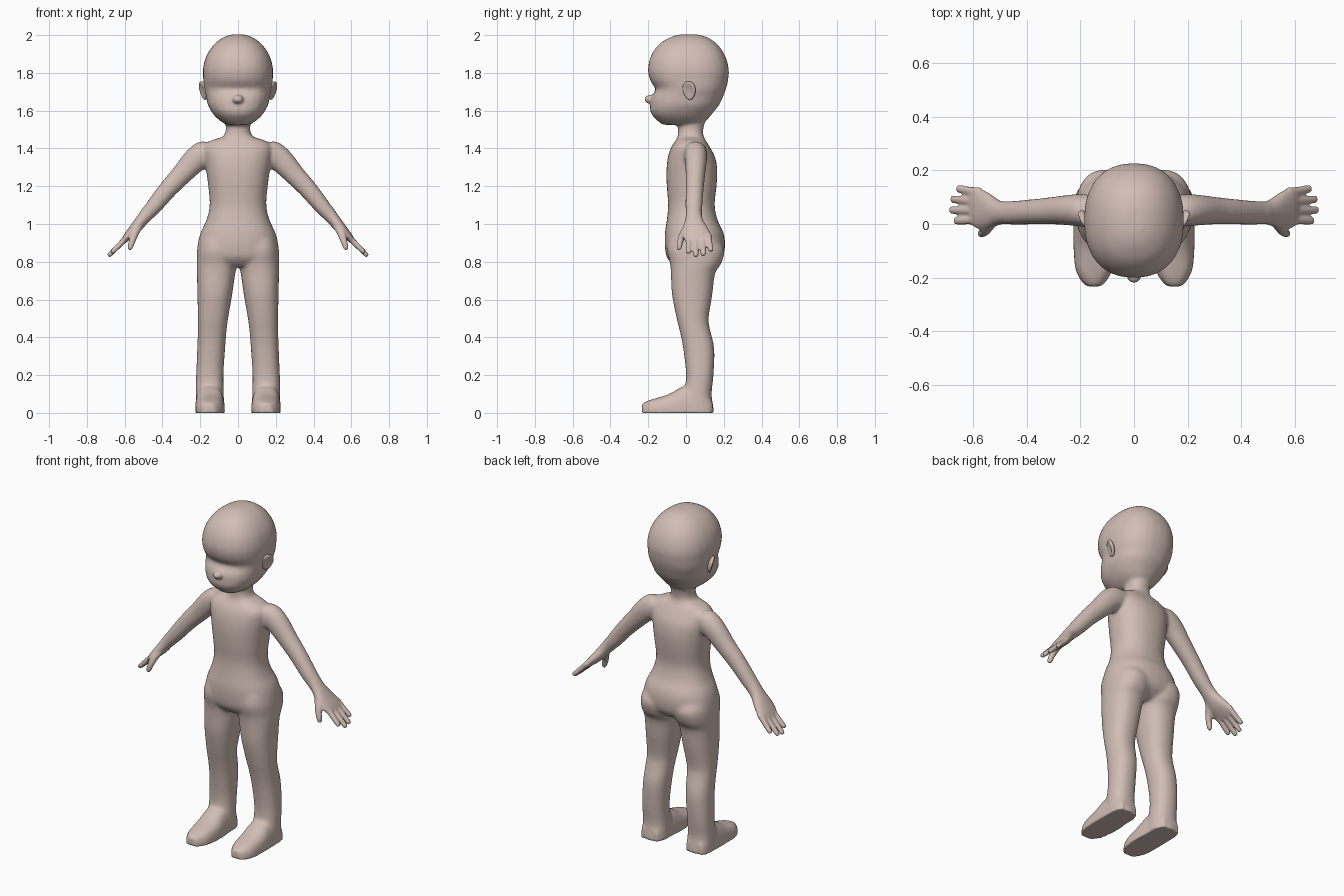
import bpy, bmesh, math
from mathutils import Vector, Matrix

if "Cube" in bpy.data.objects:
    bpy.data.objects.remove(bpy.data.objects["Cube"])

skin = bpy.data.materials.new("pale skin")
skin.diffuse_color = (0.64, 0.515, 0.465, 1)
skin.use_nodes = True
skin.node_tree.nodes["Principled BSDF"].inputs["Base Color"].default_value = skin.diffuse_color


def spline(rows, steps=4):
    """Smoothly interpolate the rows of a section table."""
    out = []
    for i in range(len(rows) - 1):
        p = [rows[max(i - 1, 0)], rows[i], rows[i + 1], rows[min(i + 2, len(rows) - 1)]]
        for k in range(steps):
            t = k / steps
            out.append([0.5 * (2 * b + (c - a) * t + (2 * a - 5 * b + 4 * c - d) * t * t
                        + (3 * b - a - 3 * c + d) * t ** 3) for a, b, c, d in zip(*p)])
    return out + [list(rows[-1])]


def circle(power, n=28):
    """Points of a unit superellipse."""
    for i in range(n):
        c, s = math.cos(2 * math.pi * i / n), math.sin(2 * math.pi * i / n)
        yield (math.copysign(abs(c) ** (2 / power), c), math.copysign(abs(s) ** (2 / power), s))


def skin_rings(bm, rings):
    loops = [[bm.verts.new(p) for p in ring] for ring in rings]
    for a, b in zip(loops, loops[1:]):
        for i in range(len(a)):
            j = (i + 1) % len(a)
            bm.faces.new((a[i], a[j], b[j], b[i]))
    bm.faces.new(loops[0])
    bm.faces.new(loops[-1])


def upright(bm, rows, side=1, power=2.3):
    """Loft of level sections: z, x0, x1, front y, back y."""
    skin_rings(bm, [[(side * ((x0 + x1) / 2 + (x1 - x0) / 2 * c), (f + b) / 2 + (b - f) / 2 * s, z)
                     for c, s in circle(power)] for z, x0, x1, f, b in spline(rows)])


def limb(bm, rows, side=1, power=2.1):
    """Loft along a path: x, y, z, thickness, half width in y."""
    rows = spline(rows)
    rings = []
    for i, (x, y, z, r, w) in enumerate(rows):
        a, b = rows[max(i - 1, 0)], rows[min(i + 1, len(rows) - 1)]
        t = Vector((b[0] - a[0], 0, b[2] - a[2])).normalized()
        rings.append([(side * (x - t.z * r * c), y + w * s, z + t.x * r * c) for c, s in circle(power)])
    skin_rings(bm, rings)


def ellipsoid(bm, centre, radii):
    bmesh.ops.create_uvsphere(bm, u_segments=20, v_segments=14, radius=1,
                              matrix=Matrix.Translation(centre) @ Matrix.Diagonal((*radii, 1)))


def make_object(name, bm):
    bmesh.ops.recalc_face_normals(bm, faces=bm.faces)
    me = bpy.data.meshes.new(name)
    bm.to_mesh(me)
    bm.free()
    me.materials.append(skin)
    ob = bpy.data.objects.new(name, me)
    bpy.context.collection.objects.link(ob)
    return ob


def sym(rows):
    return [(z, -w, w, f, b) for z, w, f, b in rows]


bm = bmesh.new()
# head with its overhanging brow and muzzle
upright(bm, sym([(2.004, .03, -.03, .06), (1.988, .078, -.085, .115), (1.95, .128, -.145, .168),
                 (1.89, .168, -.186, .208), (1.82, .186, -.202, .227), (1.76, .184, -.19, .223),
                 (1.715, .179, -.163, .212), (1.67, .168, -.184, .195), (1.63, .16, -.19, .176),
                 (1.585, .134, -.186, .14), (1.55, .1, -.155, .11), (1.525, .06, -.125, .07)]))
# nose
ellipsoid(bm, (0, -.185, 1.66), (.03, .036, .024))
# neck and torso
upright(bm, sym([(1.6, .062, -.03, .1), (1.54, .064, -.04, .1), (1.49, .066, -.042, .09),
                 (1.46, .085, -.045, .095), (1.442, .145, -.055, .105), (1.405, .18, -.08, .128),
                 (1.35, .178, -.097, .156), (1.28, .168, -.104, .166), (1.2, .158, -.102, .162),
                 (1.1, .15, -.095, .152), (1.02, .168, -.102, .168), (.95, .2, -.112, .2),
                 (.88, .215, -.112, .207), (.82, .21, -.1, .19), (.775, .12, -.06, .13)]))
for side in (-1, 1):
    # leg
    upright(bm, [(.92, .01, .2, -.09, .17), (.86, 0, .216, -.1, .204), (.79, .002, .219, -.085, .187),
                 (.74, .014, .218, -.08, .155), (.63, .03, .215, -.075, .14), (.5, .052, .213, -.05, .12),
                 (.44, .06, .213, -.035, .128), (.34, .068, .216, -.015, .15), (.2, .077, .222, 0, .146),
                 (.1, .075, .224, -.01, .136), (.02, .072, .224, -.02, .146), (0, .074, .223, -.02, .144)],
            side)
    # foot with a flat sole
    foot = spline([(.14, .1, .2, .06), (.1, .08, .22, .13), (0, .072, .226, .145), (-.09, .07, .226, .1),
                   (-.17, .08, .218, .075), (-.215, .105, .195, .058), (-.233, .125, .175, .045)])
    skin_rings(bm, [[(side * ((a + b) / 2 + (b - a) / 2 * c), y, max(0, h * s) - .001 * (s < 0))
                     for c, s in circle(2.8)] for y, a, b, h in foot])
    # arm and palm
    limb(bm, [(.12, .05, 1.4, .03, .05), (.17, .05, 1.375, .07, .06), (.225, .052, 1.34, .067, .059),
              (.3, .05, 1.26, .056, .052), (.37, .046, 1.185, .05, .048), (.44, .042, 1.1, .044, .046),
              (.5, .042, 1.03, .035, .045), (.55, .05, .97, .029, .07), (.585, .06, .933, .022, .077),
              (.608, .066, .908, .014, .07)], side)
    # fingers: root y, tip y, reach
    for y0, y1, reach in ((.122, .131, .06), (.086, .092, .082), (.05, .052, .087), (.015, .012, .07)):
        limb(bm, [(.575, y0, .943, .015, .016), (.6, y0, .917, .016, .016),
                  (.6 + reach * .9, y1, .917 - reach * .9, .013, .0145),
                  (.6 + reach, y1, .917 - reach, .005, .006)], side)
    # thumb
    limb(bm, [(.515, .02, 1.0, .02, .02), (.545, -.01, .955, .022, .022), (.56, -.03, .91, .018, .017),
              (.572, -.036, .873, .014, .014), (.576, -.037, .86, .006, .006)], side)
body = make_object("body", bm)

# fuse the parts into one surface
remesh = body.modifiers.new("fuse", 'REMESH')
remesh.mode = 'VOXEL'
remesh.voxel_size = .0065
bpy.context.view_layer.objects.active = body
body.select_set(True)
bpy.ops.object.modifier_apply(modifier="fuse")

# soften the joins, leaving hands, soles and nose crisp
bm = bmesh.new()
bm.from_mesh(body.data)
broad = [v for v in bm.verts if abs(v.co.x) < .5 and v.co.z > .07
         and not (v.co.y < -.14 and 1.6 < v.co.z < 1.72)]
for i in range(16):
    bmesh.ops.smooth_vert(bm, verts=broad, factor=.5, use_axis_x=True, use_axis_y=True, use_axis_z=True)
for i in range(3):
    bmesh.ops.smooth_vert(bm, verts=bm.verts, factor=.5, use_axis_x=True, use_axis_y=True, use_axis_z=True)
bm.to_mesh(body.data)
bm.free()
if not body.data.materials:
    body.data.materials.append(skin)

# ears: dished ellipsoids flaring up and backwards
for side, label in ((-1, "left_ear"), (1, "right_ear")):
    bm = bmesh.new()
    bmesh.ops.create_uvsphere(bm, u_segments=24, v_segments=16, radius=1)
    turn = Matrix.Rotation(math.radians(-26), 3, 'Z') @ Matrix.Rotation(math.radians(14), 3, 'Y')
    for v in bm.verts:
        x, y, z = v.co
        if x > 0:
            x -= .9 * x * x
        p = turn @ Vector((x * .022, y * .036 * (1 + .2 * z), z * .05)) + Vector((.184, .017, 1.706))
        v.co = (side * p.x, p.y, p.z)
    make_object(label, bm)

for ob in bpy.context.collection.objects:
    for p in ob.data.polygons:
        p.use_smooth = True
